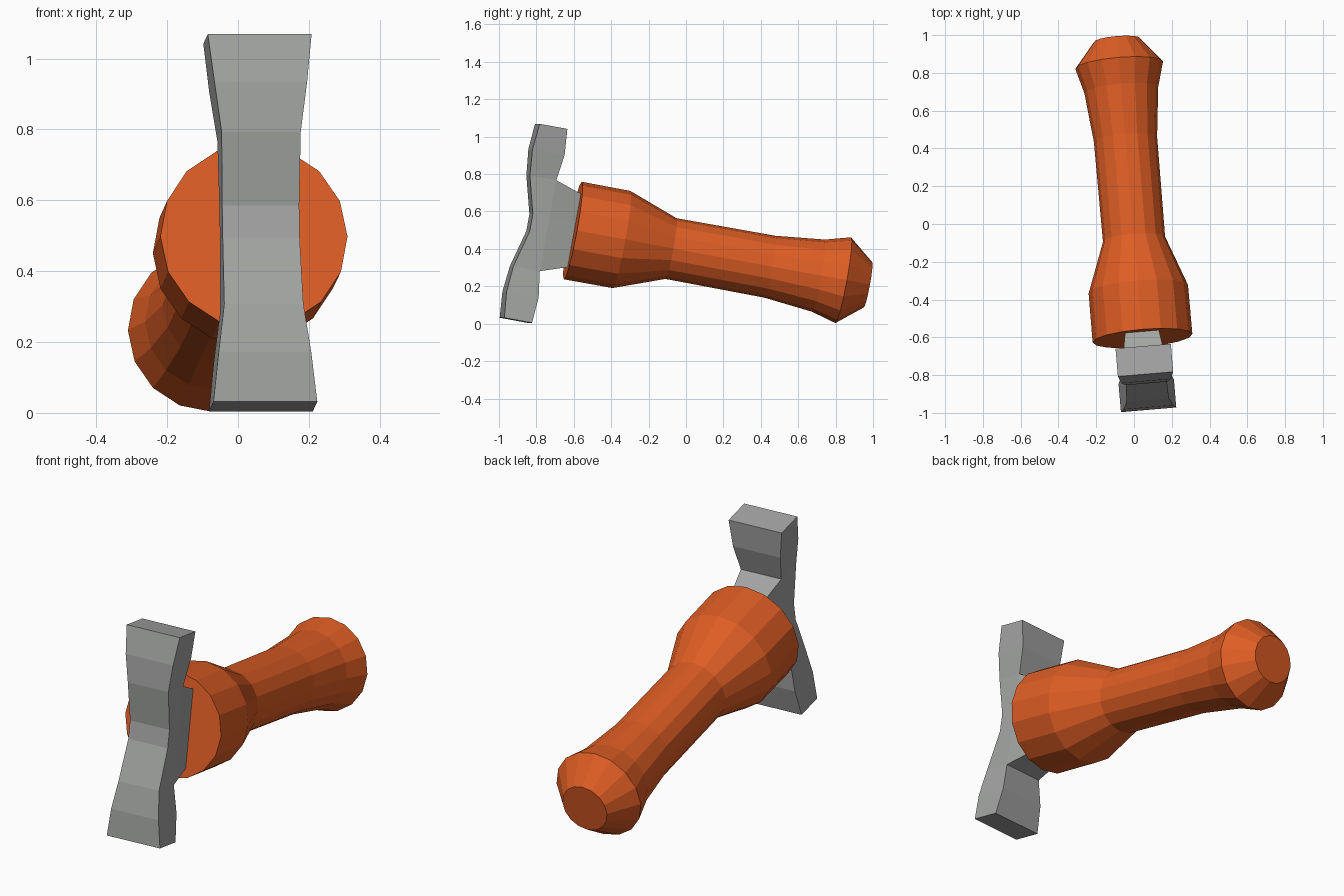
import bpy, bmesh, math
from mathutils import Matrix, Vector

if "Cube" in bpy.data.objects:
    bpy.data.objects.remove(bpy.data.objects["Cube"])

# Tool frame: local y runs back along the handle, local z runs up the head
AXIS = Vector((-0.135, 1.58, -0.29)).normalized()
SIDE = Vector((AXIS.y, -AXIS.x, 0)).normalized()
UP = SIDE.cross(AXIS)
FRAME = Matrix((SIDE, AXIS, UP)).transposed().to_4x4()
FRAME.translation = (0.045, -0.605, 0.498)


def material(name, colour):
    m = bpy.data.materials.new(name)
    m.diffuse_color = (*colour, 1)
    m.use_nodes = True
    m.node_tree.nodes["Principled BSDF"].inputs["Base Color"].default_value = m.diffuse_color
    return m


def finish(bm, name, mat):
    bmesh.ops.recalc_face_normals(bm, faces=bm.faces[:])
    bm.transform(FRAME)
    mesh = bpy.data.meshes.new(name)
    bm.to_mesh(mesh)
    bm.free()
    mesh.materials.append(mat)
    bpy.context.collection.objects.link(bpy.data.objects.new(name, mesh))


def loft(bm, loops):
    rings = [[bm.verts.new(p) for p in loop] for loop in loops]
    for a, b in zip(rings, rings[1:]):
        for i in range(len(a)):
            j = (i + 1) % len(a)
            bm.faces.new((a[i], a[j], b[j], b[i]))
    bm.faces.new(rings[0])
    bm.faces.new(rings[-1])
    return rings


orange = material("orange handle", (0.73, 0.11, 0.018))
grey = material("grey metal", (0.36, 0.37, 0.36))

# Handle: 16-sided turned profile (distance along axis, radius)
profile = [(0, 0.265), (0.265, 0.264), (0.535, 0.165), (1.075, 0.168),
           (1.34, 0.196), (1.475, 0.233), (1.61, 0.123)]
bm = bmesh.new()
loft(bm, [[(r * math.cos(i * math.pi / 8), t, r * math.sin(i * math.pi / 8))
           for i in range(16)] for t, r in profile])
finish(bm, "handle", orange)

# Head: symmetric flared bar (height, front, back, half width)
half = [(0.527, -0.290, -0.139, 0.147), (0.387, -0.302, -0.127, 0.131),
        (0.247, -0.289, -0.145, 0.112), (0.046, -0.236, -0.145, 0.109)]
rows = half + [(-h, f, b, w) for h, f, b, w in reversed(half)]
bm = bmesh.new()
rings = loft(bm, [[(-w, f, h), (w, f, h), (w, b, h), (-w, b, h)]
                  for h, f, b, w in rows])

# Tang: extrude the middle back faces of the head into the handle, tapering
inner = {v for ring in rings[2:6] for v in ring[2:]}
faces = [f for f in bm.faces if all(v in inner for v in f.verts)]
out = bmesh.ops.extrude_face_region(bm, geom=faces)["geom"]
for v in out:
    if isinstance(v, bmesh.types.BMVert):
        v.co = (math.copysign(0.088, v.co.x), 0.012, v.co.z * 0.79)
bmesh.ops.delete(bm, geom=[f for f in faces if f.is_valid], context='FACES_ONLY')
finish(bm, "hammer_head", grey)
